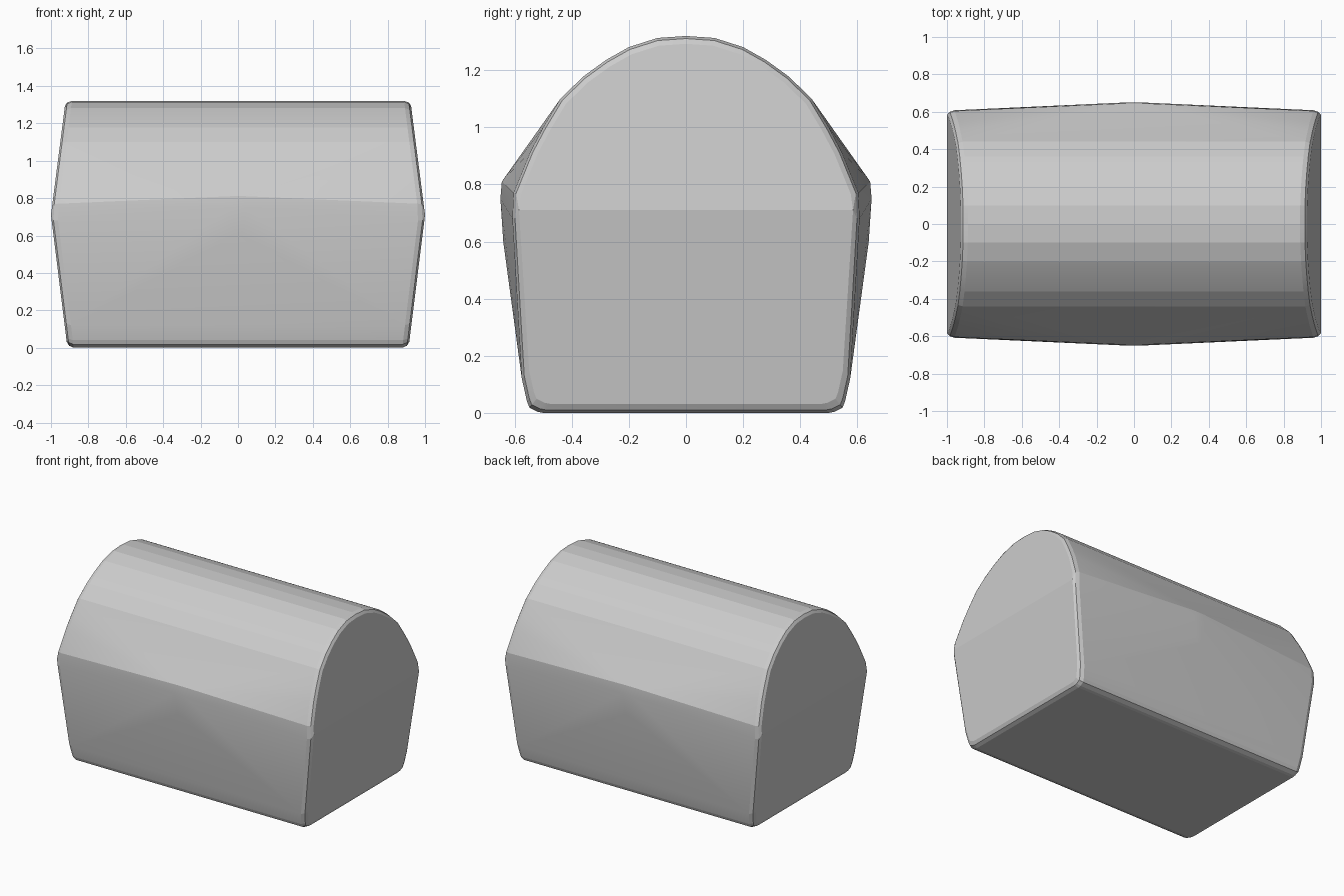
import bpy, bmesh, math

if "Cube" in bpy.data.objects:
    bpy.data.objects.remove(bpy.data.objects["Cube"])

# Half outline of an end (y, z), from crown down to the base
END = [(0.0, 1.32), (0.1, 1.313), (0.2, 1.281), (0.28, 1.236), (0.36, 1.178),
       (0.44, 1.1), (0.5, 1.0), (0.545, 0.915), (0.604, 0.77), (0.608, 0.68),
       (0.575, 0.12), (0.557, 0.04), (0.548, 0.018), (0.52, 0.004), (0.5, 0.0)]
# Bulge in the middle of the long sides (x, y, z)
BULGE = [(0.04, 0.645, 0.81), (0.04, 0.65, 0.75), (0.02, 0.64, 0.6)]
RIDGE = 0.71


def face_x(z):
    """Ends lean outward to a ridge, then back in."""
    if z < RIDGE:
        return 0.912 + 0.088 * z / RIDGE
    return 1.0 - 0.128 * (z - RIDGE)


points = list(BULGE)
for y, z in END:
    # outer rim of the end, then its softened inner edge
    points.append((face_x(z) - 0.034, y, z))
    yi, zi = y * 0.985, RIDGE + (z - RIDGE) * 0.985
    points.append((face_x(zi) - 0.01, yi, zi))
    yi, zi = y * 0.955, RIDGE + (z - RIDGE) * 0.955
    points.append((face_x(zi), yi, zi))
points.append((1.0, 0.585, RIDGE))

# Hull body, mirrored on both axes
bm = bmesh.new()
for x, y, z in points:
    for sx in (-1, 1):
        for sy in (-1, 1):
            bm.verts.new((sx * x, sy * y, z))
bmesh.ops.remove_doubles(bm, verts=bm.verts, dist=0.0005)
res = bmesh.ops.convex_hull(bm, input=bm.verts)
loose = [v for v in bm.verts if not v.link_faces]
bmesh.ops.delete(bm, geom=loose, context='VERTS')
bmesh.ops.dissolve_limit(bm, angle_limit=math.radians(0.5),
                         verts=bm.verts, edges=bm.edges)
bmesh.ops.recalc_face_normals(bm, faces=bm.faces)

mesh = bpy.data.meshes.new("arched_body")
bm.to_mesh(mesh)
bm.free()
body = bpy.data.objects.new("arched_body", mesh)
bpy.context.collection.objects.link(body)
bpy.context.view_layer.objects.active = body
body.select_set(True)
bpy.ops.object.shade_smooth_by_angle(angle=math.radians(8))
